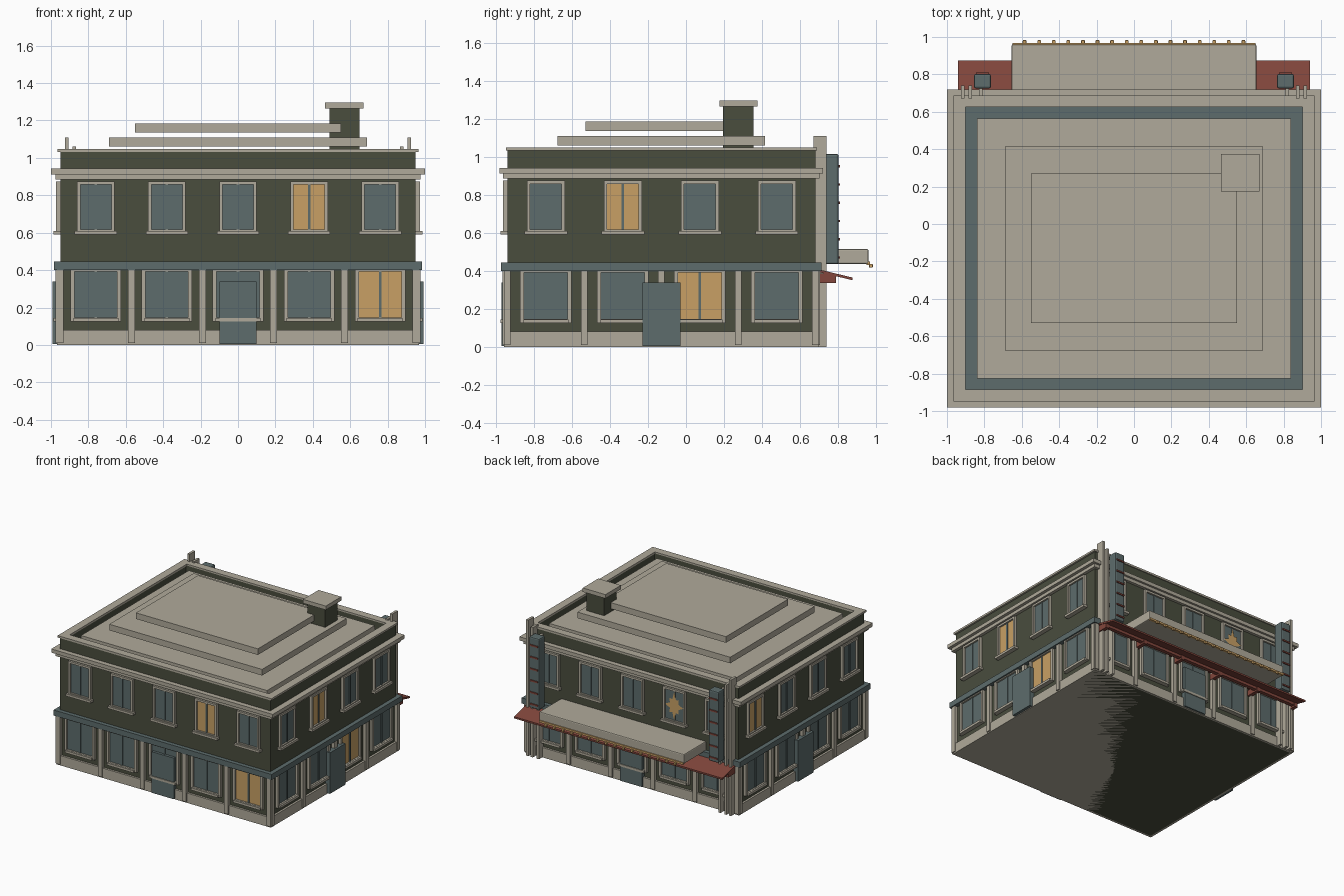
import bpy, bmesh, math

if "Cube" in bpy.data.objects:
    bpy.data.objects.remove(bpy.data.objects["Cube"])

def mat(name, r, g, b):
    m = bpy.data.materials.new(name)
    m.diffuse_color = (r, g, b, 1)
    m.use_nodes = True
    m.node_tree.nodes["Principled BSDF"].inputs["Base Color"].default_value = m.diffuse_color
    return m

STONE = mat("beige stone", 0.434, 0.402, 0.325)
GREEN = mat("dark green wall", 0.068, 0.075, 0.048)
BLUE = mat("slate blue", 0.109, 0.150, 0.150)
AMBER = mat("amber light", 0.578, 0.352, 0.130)
RED = mat("brick red", 0.223, 0.062, 0.045)

CY, HX, HY = -0.13, 0.95, 0.81      # building centre and wall half sizes


def boxes(name, material, items, bevel=0):
    """One object made of axis-aligned boxes (x0, x1, y0, y1, z0, z1)."""
    bm = bmesh.new()
    for x0, x1, y0, y1, z0, z1 in items:
        vs = bmesh.ops.create_cube(bm, size=1)["verts"]
        for v in vs:
            v.co.x = (x0 + x1) / 2 + v.co.x * (x1 - x0)
            v.co.y = (y0 + y1) / 2 + v.co.y * (y1 - y0)
            v.co.z = (z0 + z1) / 2 + v.co.z * (z1 - z0)
    me = bpy.data.meshes.new(name)
    bm.to_mesh(me)
    bm.free()
    me.materials.append(material)
    ob = bpy.data.objects.new(name, me)
    bpy.context.collection.objects.link(ob)
    if bevel:
        md = ob.modifiers.new("bevel", "BEVEL")
        md.width, md.segments = bevel, 2
    return ob


def slab(out_x, out_y, z0, z1):
    return (-out_x, out_x, CY - out_y, CY + out_y, z0, z1)


def ring(ox, oy, ix, iy, z0, z1):
    return [(-ox, ox, CY - oy, CY - iy, z0, z1), (-ox, ox, CY + iy, CY + oy, z0, z1),
            (-ox, -ix, CY - iy, CY + iy, z0, z1), (ix, ox, CY - iy, CY + iy, z0, z1)]


# Main mass, base, belt, cornice and parapet
boxes("main_walls", GREEN, [slab(HX, HY, 0, 0.96)])
boxes("parapet_wall", GREEN, ring(HX, HY, 0.905, 0.755, 0.96, 1.035))
boxes("plinth", STONE, [slab(0.967, 0.827, 0, 0.08)])
boxes("belt_course", BLUE, [slab(0.985, 0.843, 0.40, 0.445)])
boxes("cornice", STONE, ring(0.975, 0.833, 0.94, 0.80, 0.885, 0.912)
      + ring(1.0, 0.85, 0.94, 0.80, 0.912, 0.942))
boxes("parapet_coping", STONE, ring(0.965, 0.818, 0.90, 0.755, 1.032, 1.048))

# Roof deck, stepped roof slabs and chimney
boxes("roof_deck", BLUE, [slab(0.905, 0.755, 0.955, 0.966)])
boxes("roof_slabs", STONE, [slab(0.84, 0.695, 0.985, 1.035),
                            slab(0.69, 0.545, 1.06, 1.11),
                            slab(0.55, 0.40, 1.135, 1.185)])
boxes("chimney_stack", GREEN, [(0.49, 0.65, 0.195, 0.355, 1.03, 1.27)])
boxes("chimney_cap", STONE, [(0.465, 0.67, 0.175, 0.375, 1.265, 1.297)])


def on_side(side, u0, u1, d0, d1, z0, z1):
    """Box given along a wall (u) and outward from it (d)."""
    if side in ("front", "back"):
        s = -1 if side == "front" else 1
        ys = sorted((CY + s * (HY + d0), CY + s * (HY + d1)))
        return (u0, u1, *ys, z0, z1)
    s = -1 if side == "left" else 1
    xs = sorted((s * (HX + d0), s * (HX + d1)))
    return (*xs, CY + u0, CY + u1, z0, z1)


def facade(side, bays, pitch, lit, door_depth):
    """Pilasters, two rows of windows and a door on one wall."""
    def S(*a):
        return on_side(side, *a)
    frames, sills, dark, bright, bars = [], [], [], [], []
    for i in range(bays):
        c = (i - (bays - 1) / 2) * pitch
        # floor number, half width, bottom, top, bar, sill half width, sill z
        for floor, w, z0, z1, t, sw, sz in ((0, 0.135, 0.125, 0.40, 0.021, 0.12, 0.125),
                                            (1, 0.10, 0.60, 0.875, 0.017, 0.113, 0.59)):
            frames += [S(c - w, c - w + t, 0, 0.022, z0, z1),
                       S(c + w - t, c + w, 0, 0.022, z0, z1),
                       S(c - w, c + w, 0, 0.022, z0, z0 + t),
                       S(c - w, c + w, 0, 0.022, z1 - (t if floor else 0.008), z1)]
            sills.append(S(c - sw, c + sw, 0, 0.036, sz, sz + 0.019))
            (bright if (floor, i) in lit else dark).append(
                S(c - w + t, c + w - t, 0, 0.008, z0 + t, z1 - 0.005))
            bars.append(S(c - 0.007, c + 0.007, 0, 0.014, z0 + t, z1 - 0.008))
    boxes(side + "_window_frames", STONE, frames)
    boxes(side + "_window_sills", STONE, sills)
    boxes(side + "_window_glass", BLUE, dark)
    if bright:
        boxes(side + "_lit_windows", AMBER, bright)
    boxes(side + "_window_mullions", BLUE, bars)
    boxes(side + "_pilasters", STONE,
          [S(p - 0.018, p + 0.018, 0, 0.026, 0.01, 0.40)
           for p in [(i - bays / 2) * pitch for i in range(bays + 1)]])
    boxes(side + "_door", BLUE, [S(-0.10, 0.10, 0, door_depth, 0.005, 0.34)])


facade("front", 5, 0.38, {(1, 3), (0, 4)}, 0.03)
facade("back", 5, 0.38, set(), 0.03)
facade("right", 4, 0.405, {(1, 1), (0, 2)}, 0.042)
facade("left", 4, 0.405, {(1, 3)}, 0.042)

# Amber starburst on one back window
bm = bmesh.new()
star = []
for k in range(16):
    a, r = k * math.pi / 8, (1.0 if k % 4 == 0 else 0.72 if k % 2 == 0 else 0.5)
    star.append(bm.verts.new((-0.38 + 0.083 * r * math.cos(a), CY + HY + 0.016,
                              0.735 + 0.115 * r * math.sin(a))))
face = bm.faces.new(star)
face.normal_update()
if face.normal.y < 0:
    face.normal_flip()
me = bpy.data.meshes.new("star_plate")
bm.to_mesh(me)
bm.free()
me.materials.append(AMBER)
bpy.context.collection.objects.link(bpy.data.objects.new("star_plate", me))

# Stepped fins and vertical blades at both back corners
for s, label in ((-1, "left"), (1, "right")):
    fins = []
    for x, top in ((0.915, 1.11), (0.875, 1.06), (0.82, 1.0)):
        fins.append((s * x - 0.01, s * x + 0.01, 0.67, 0.74, 0, top))
    boxes(label + "_corner_fins", STONE, fins)
    boxes(label + "_blade", BLUE,
          [(s * 0.81 - 0.045, s * 0.81 + 0.045, 0.725, 0.803, 0.435, 1.015)], 0.01)
    boxes(label + "_blade_rungs", RED,
          [(s * 0.81 - 0.036, s * 0.81 + 0.036, 0.79, 0.811, z - 0.006, z + 0.006)
           for z in [0.47 + 0.096 * i for i in range(6)]])

# Marquee over the back entrance, with lamps along its edge
boxes("marquee", STONE, [(-0.655, 0.655, 0.67, 0.96, 0.437, 0.515)], 0.008)
boxes("marquee_light_strip", AMBER, [(-0.65, 0.65, 0.95, 0.968, 0.432, 0.448)])
boxes("marquee_lamps", AMBER,
      [(x - 0.01, x + 0.01, 0.963, 0.983, 0.417, 0.437)
       for x in [-0.585 + 0.078 * i for i in range(16)]], 0.004)

# Sloping red canopy with brackets
canopy = boxes("canopy", RED, [(-0.94, 0.94, 0.68, 0.875, 0.398, 0.412)])
for v in canopy.data.vertices:
    if v.co.y > 0.8:
        v.co.z -= 0.047
boxes("canopy_brackets", RED,
      [(x - 0.015, x + 0.015, 0.68, 0.79, 0.337, 0.385)
       for x in [-0.92 + 0.368 * i for i in range(6)]])
boxes("canopy_beam", RED, [(-0.93, 0.93, 0.755, 0.785, 0.35, 0.372)])
